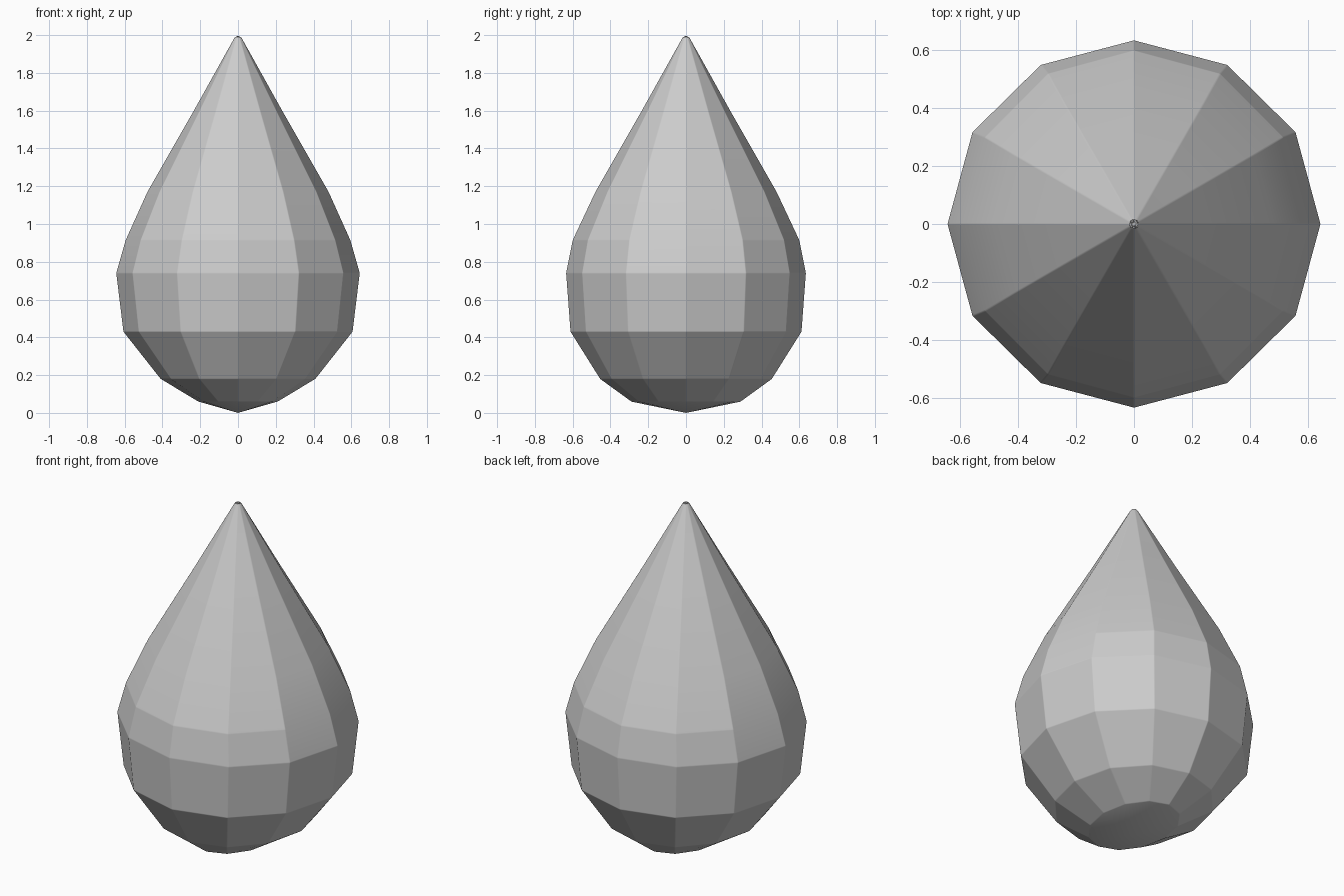
import bpy, bmesh, math

if "Cube" in bpy.data.objects:
    bpy.data.objects.remove(bpy.data.objects["Cube"])

SIDES = 12
# Rings from bottom to top: (x radius, y radius, height)
RINGS = [
    (0.21, 0.29, 0.06), (0.41, 0.455, 0.18), (0.607, 0.612, 0.43),
    (0.645, 0.635, 0.74), (0.595, 0.60, 0.915), (0.48, 0.48, 1.17),
    (0.24, 0.24, 1.59), (0.018, 0.018, 1.988),
]

grey = bpy.data.materials.new("light grey")
grey.diffuse_color = (0.6, 0.6, 0.6, 1)
grey.use_nodes = True
grey.node_tree.nodes["Principled BSDF"].inputs["Base Color"].default_value = grey.diffuse_color

# Faceted teardrop body
bm = bmesh.new()
rings = []
for rx, ry, z in RINGS:
    angles = [2 * math.pi * i / SIDES for i in range(SIDES)]
    rings.append([bm.verts.new((rx * math.cos(a), ry * math.sin(a), z)) for a in angles])
bottom = bm.verts.new((0, 0, 0))
tip = bm.verts.new((0, 0, 2))
for i in range(SIDES):
    j = (i + 1) % SIDES
    bm.faces.new((bottom, rings[0][j], rings[0][i]))
    for lower, upper in zip(rings, rings[1:]):
        bm.faces.new((lower[i], lower[j], upper[j], upper[i]))
    bm.faces.new((rings[-1][i], rings[-1][j], tip))
bmesh.ops.recalc_face_normals(bm, faces=bm.faces)

mesh = bpy.data.meshes.new("teardrop")
bm.to_mesh(mesh)
bm.free()
mesh.materials.append(grey)
teardrop = bpy.data.objects.new("teardrop", mesh)
bpy.context.collection.objects.link(teardrop)

# Narrow softened edges between the flat facets
bevel = teardrop.modifiers.new("soft_edges", 'BEVEL')
bevel.width = 0.012
bevel.segments = 2
bevel.limit_method = 'ANGLE'
bevel.angle_limit = math.radians(10)
bevel.harden_normals = True
for face in mesh.polygons:
    face.use_smooth = True
